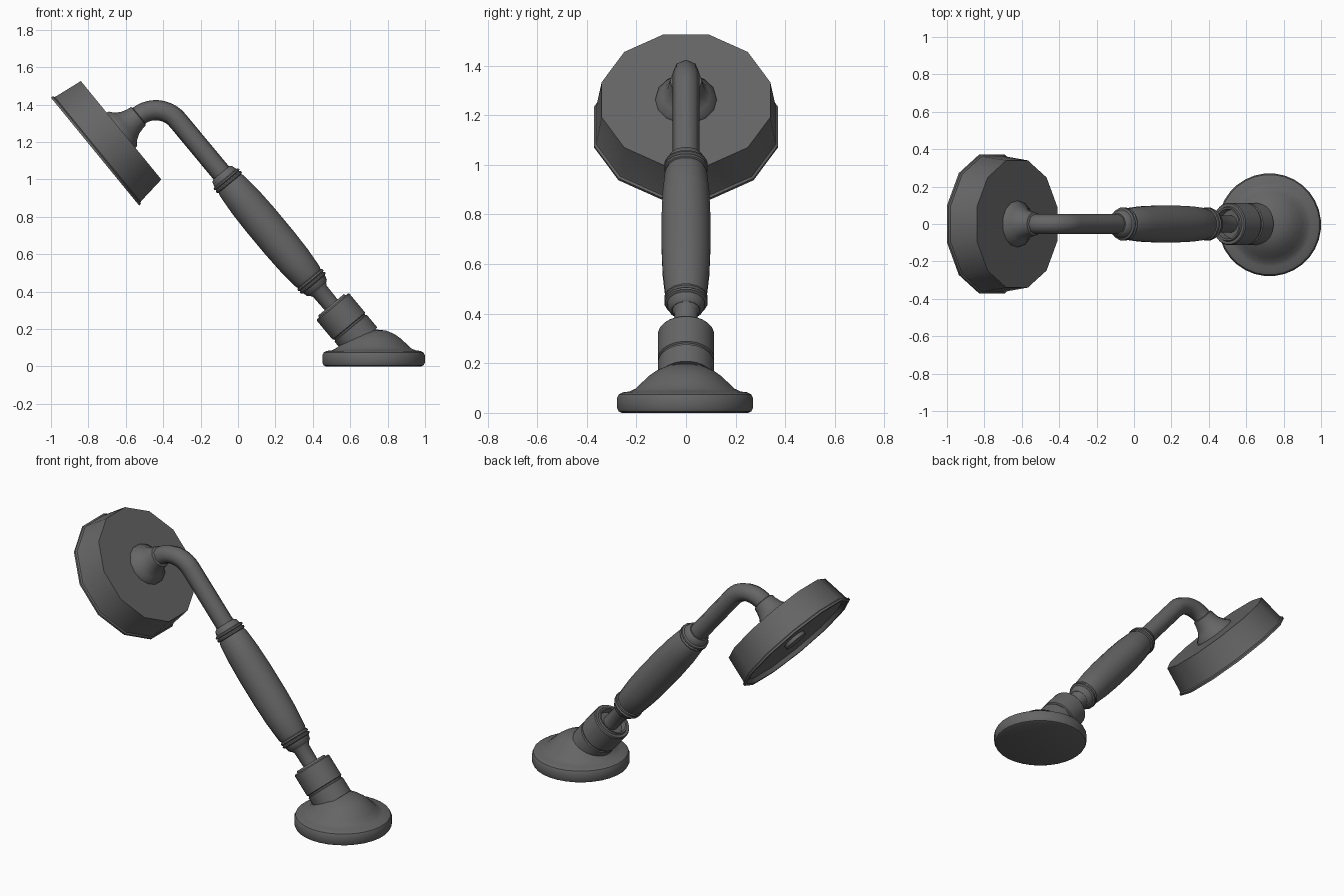
import bpy, bmesh, math
from mathutils import Matrix, Vector

cube = bpy.data.objects.get("Cube")
if cube:
    bpy.data.objects.remove(cube, do_unlink=True)

GREY = (0.13, 0.13, 0.13, 1)
metal = bpy.data.materials.new("dark grey metal")
metal.use_nodes = True
metal.diffuse_color = GREY
metal.node_tree.nodes["Principled BSDF"].inputs["Base Color"].default_value = GREY


def finish(obj, angle):
    """Give the part its colour and smooth its shallow edges."""
    obj.data.materials.clear()
    obj.data.materials.append(metal)
    bpy.ops.object.select_all(action='DESELECT')
    obj.select_set(True)
    bpy.context.view_layer.objects.active = obj
    bpy.ops.object.shade_smooth_by_angle(angle=math.radians(angle))


def lathe(name, profile, origin, axis, sides, angle=35):
    """Spin (radius, distance) points around an axis lying in the XZ plane."""
    bm = bmesh.new()
    start = Matrix.Rotation(math.pi / sides, 3, 'Z')
    verts = [bm.verts.new(start @ Vector((r, 0, t))) for r, t in profile]
    edges = [bm.edges.new(pair) for pair in zip(verts, verts[1:])]
    bmesh.ops.spin(bm, geom=verts + edges, axis=(0, 0, 1), cent=(0, 0, 0),
                   angle=math.tau, steps=sides, use_duplicate=False)
    bmesh.ops.remove_doubles(bm, verts=bm.verts, dist=0.0005)
    bmesh.ops.recalc_face_normals(bm, faces=bm.faces)
    turn = Matrix.Rotation(math.atan2(axis.x, axis.z), 4, 'Y')
    bm.transform(Matrix.Translation(origin) @ turn)
    mesh = bpy.data.meshes.new(name)
    bm.to_mesh(mesh)
    bm.free()
    obj = bpy.data.objects.new(name, mesh)
    bpy.context.collection.objects.link(obj)
    finish(obj, angle)
    return obj


# Main directions: down the handle, and out of the spray face
down = Vector((0.64, 0, -0.768)).normalized()
spray = Vector((-0.774, 0, -0.633)).normalized()
handle_top = Vector((-0.09, 0, 1.035))
head_back = Vector((-0.625, 0, 1.2625))

# Twelve-sided spray head with a flared lip and recessed face
lathe("spray_head", [(0, 0), (0.352, 0), (0.373, 0.152), (0.376, 0.162),
                     (0.385, 0.168), (0.385, 0.18), (0.366, 0.18),
                     (0.356, 0.155), (0, 0.15)], head_back, spray, 12)
lathe("spray_centre", [(0.07, 0.14), (0.07, 0.172), (0, 0.172)],
      head_back, spray, 12)

# Flared collar joining the pipe to the head
lathe("head_collar", [(0.125, -0.005), (0.122, 0.012), (0.098, 0.032),
                      (0.078, 0.062), (0.068, 0.095), (0.064, 0.12), (0.05, 0.125)],
      head_back, -spray, 14, 50)

# Bent pipe: straight run, quarter bend, straight run
corner = head_back - spray * 0.266
bend = 0.15
centre = corner + (down + spray) * bend
path = [handle_top + down * 0.05]
for i in range(11):
    a = math.pi / 2 * i / 10
    path.append(centre - spray * bend * math.cos(a) - down * bend * math.sin(a))
path.append(head_back - spray * 0.02)
curve = bpy.data.curves.new("pipe", 'CURVE')
curve.dimensions = '3D'
curve.bevel_depth = 0.054
curve.bevel_resolution = 2
curve.use_fill_caps = True
spline = curve.splines.new('POLY')
spline.points.add(len(path) - 1)
for point, co in zip(spline.points, path):
    point.co = (*co, 1)
pipe = bpy.data.objects.new("pipe", curve)
bpy.context.collection.objects.link(pipe)
bpy.ops.object.select_all(action='DESELECT')
pipe.select_set(True)
bpy.context.view_layer.objects.active = pipe
bpy.ops.object.convert(target='MESH')
finish(pipe, 50)

# Handle grip: swelling body with a double ring and cap at each end
half = [(0, 0), (0.058, 0), (0.07, 0.01), (0.077, 0.035), (0.087, 0.04),
        (0.089, 0.048), (0.081, 0.054), (0.089, 0.061), (0.087, 0.07),
        (0.08, 0.074), (0.086, 0.09), (0.096, 0.2), (0.1, 0.32)]
length = 0.81
grip = half + [(r, length - t) for r, t in reversed(half)]
lathe("handle_grip", grip, handle_top, down, 16)
lathe("handle_stem", [(0.062, 0.8), (0.048, 0.825), (0.045, 0.95)],
      handle_top, down, 16, 50)

# Cradle holding the stem, with a groove round its middle
lathe("cradle", [(0, 0.955), (0.075, 0.955), (0.08, 0.92), (0.09, 0.918),
                 (0.094, 0.929), (0.109, 0.929), (0.114, 0.936),
                 (0.114, 1.066), (0.107, 1.07), (0.107, 1.078), (0.113, 1.082),
                 (0.113, 1.17), (0, 1.17)], handle_top, down, 24)

# Round base plate rising into a dome
lathe("base", [(0, 0), (0.255, 0), (0.269, 0.006), (0.275, 0.018), (0.275, 0.06),
               (0.268, 0.075), (0.252, 0.083), (0.225, 0.086), (0.2, 0.098),
               (0.175, 0.122), (0.145, 0.15), (0.11, 0.174), (0.065, 0.192),
               (0, 0.199)], Vector((0.725, -0.004, 0)), Vector((0, 0, 1)), 32)
